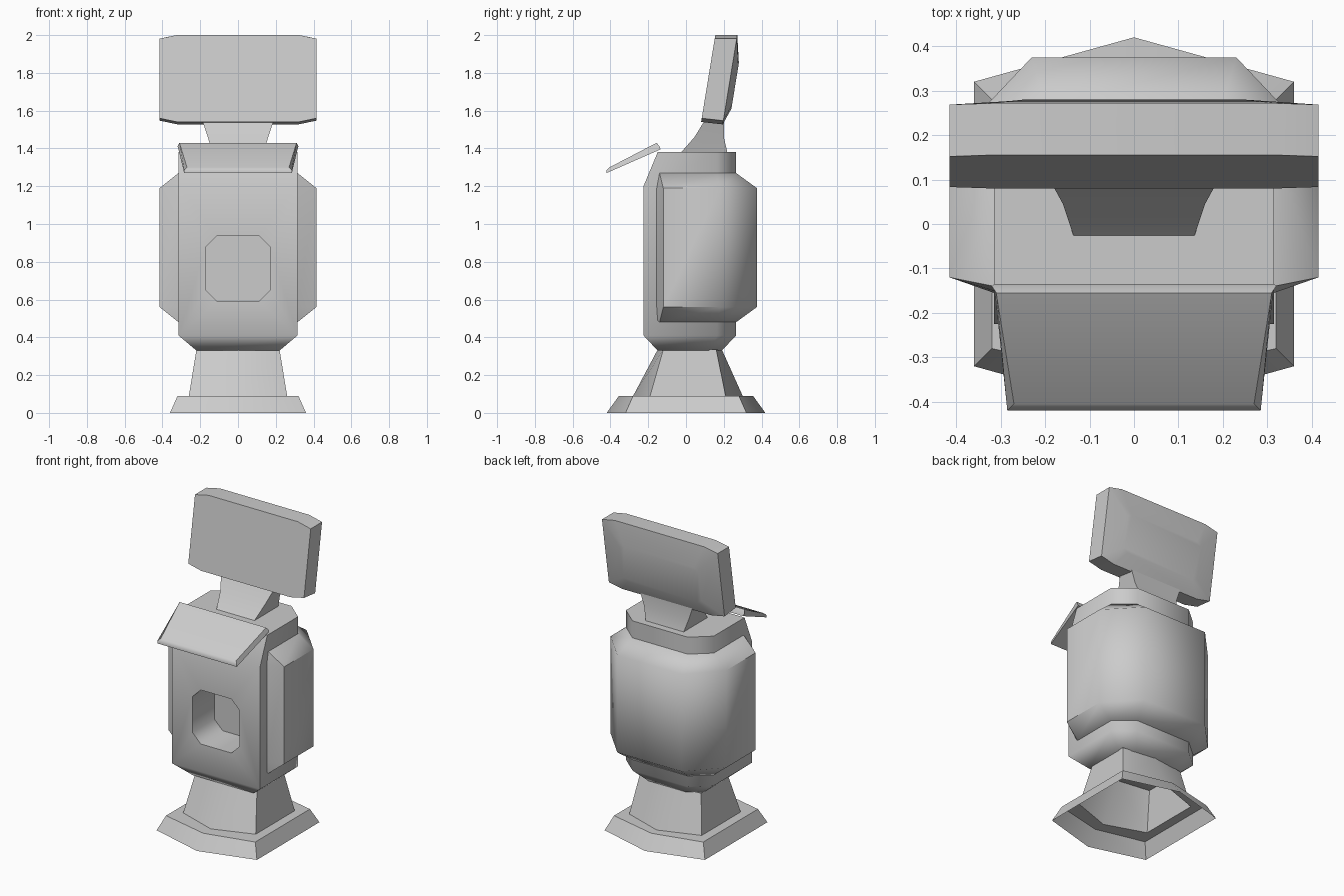
import bpy, bmesh, math
from mathutils import Vector

if "Cube" in bpy.data.objects:
    bpy.data.objects.remove(bpy.data.objects["Cube"], do_unlink=True)

grey = bpy.data.materials.new("light_grey")
grey.use_nodes = True
COLOUR = (0.6, 0.6, 0.6, 1)
grey.diffuse_color = COLOUR
grey.node_tree.nodes["Principled BSDF"].inputs["Base Color"].default_value = COLOUR


def mirrored(half):
    """Close a right-hand outline by mirroring it in x; points on the axis stay single."""
    return half + [(-x, y) for x, y in reversed(half) if x > 0]


def loft(name, rings, caps=(True, True)):
    """Skin a list of equal-length 3D rings."""
    bm = bmesh.new()
    loops = [[bm.verts.new(p) for p in ring] for ring in rings]
    n = len(loops[0])
    for a, b in zip(loops, loops[1:]):
        for i in range(n):
            j = (i + 1) % n
            bm.faces.new((a[i], a[j], b[j], b[i]))
    for loop, wanted in zip((loops[0], loops[-1]), caps):
        if wanted:
            bm.faces.new(loop)
    bmesh.ops.recalc_face_normals(bm, faces=bm.faces)
    mesh = bpy.data.meshes.new(name)
    bm.to_mesh(mesh)
    bm.free()
    mesh.materials.append(grey)
    obj = bpy.data.objects.new(name, mesh)
    bpy.context.collection.objects.link(obj)
    return obj


def smooth(obj, angle=50):
    bpy.ops.object.select_all(action='DESELECT')
    obj.select_set(True)
    bpy.context.view_layer.objects.active = obj
    bpy.ops.object.shade_smooth_by_angle(angle=math.radians(angle))


def level(half, z):
    return [(x, y, z) for x, y in mirrored(half)]


def hexagon(x, y, tip, z, shift=0):
    return level([(0, shift - tip), (x, shift - y), (x, shift + y), (0, shift + tip)], z)


# Flared foot and waist, one open-bottomed skin
foot = loft("foot", [hexagon(.36, .32, .42, 0), hexagon(.32, .28, .355, .09),
                     hexagon(.26, .2, .29, .09, .01), hexagon(.22, .14, .17, .335, .02)],
            (False, False))
smooth(foot)


# Main cabinet with chamfered back corners
def cabinet_ring(x, front, corner, back, z):
    return level([(x, front), (x, corner), (x * .63, back)], z)


cabinet = loft("cabinet", [cabinet_ring(.22, -.15, .12, .19, .33),
                           cabinet_ring(.315, -.225, .165, .265, .41),
                           cabinet_ring(.315, -.225, .165, .265, 1.2),
                           cabinet_ring(.315, -.15, .165, .265, 1.38)])

# Octagonal dispensing recess in the front
opening = [(.11, .59), (.17, .65), (.17, .88), (.11, .94)]
cutter = loft("recess_cutter", [[(x, y, z) for x, z in mirrored(opening)] for y in (-.4, 0)])
cutter.hide_render = True
cut = cabinet.modifiers.new("recess", 'BOOLEAN')
cut.operation, cut.solver, cut.object = 'DIFFERENCE', 'EXACT', cutter
bpy.context.view_layer.objects.active = cabinet
bpy.ops.object.modifier_apply(modifier=cut.name)
bpy.data.objects.remove(cutter, do_unlink=True)
smooth(cabinet)

# Outer casing wrapped round the sides and back
wide = [(.29, .1), (.315, -.155), (.415, -.12), (.415, .18), (.23, .375)]
narrow = [(.29, .1), (.3, -.155), (.315, -.14), (.315, .165), (.198, .265)]
smooth(loft("casing", [level(narrow, .48), level(wide, .56),
                       level(wide, 1.19), level(narrow, 1.27)]))


# Sloping stand that carries the display
def stand_ring(x, front, back, z):
    return level([(x, front), (x, back)], z)


smooth(loft("display_stand", [stand_ring(.135, -.03, .22, 1.375),
                              stand_ring(.16, .045, .2, 1.46),
                              stand_ring(.19, .1, .2, 1.55)]))

# Tilted display: v runs up the screen, w runs through its thickness
tilt = math.atan2(.075, .46)
up = Vector((0, math.sin(tilt), math.cos(tilt)))
through = Vector((0, math.cos(tilt), -math.sin(tilt)))
origin = Vector((0, .08, 1.54))


def screen_ring(x, low, high, w, cx=.095, cv=.02):
    half = [(x - cx, low), (x, low + cv), (x, high - cv), (x - cx, high)]
    return [origin + Vector((px, 0, 0)) + up * v + through * w for px, v in mirrored(half)]


smooth(loft("display", [screen_ring(.415, 0, .467, 0), screen_ring(.415, .006, .486, .115),
                        screen_ring(.28, .095, .34, .147, .03)]))

# Thin canopy tilted over the front
lower = [(.285, -.42, 1.27), (.285, -.42, 1.285), (.27, -.405, 1.3)]
upper = [(.315, -.135, 1.395), (.32, -.14, 1.41), (.31, -.155, 1.43)]
canopy_ends = [[(s * x, y, z) for x, y, z in lower] + [(s * x, y, z) for x, y, z in reversed(upper)]
               for s in (-1, 1)]
smooth(loft("canopy", canopy_ends))
